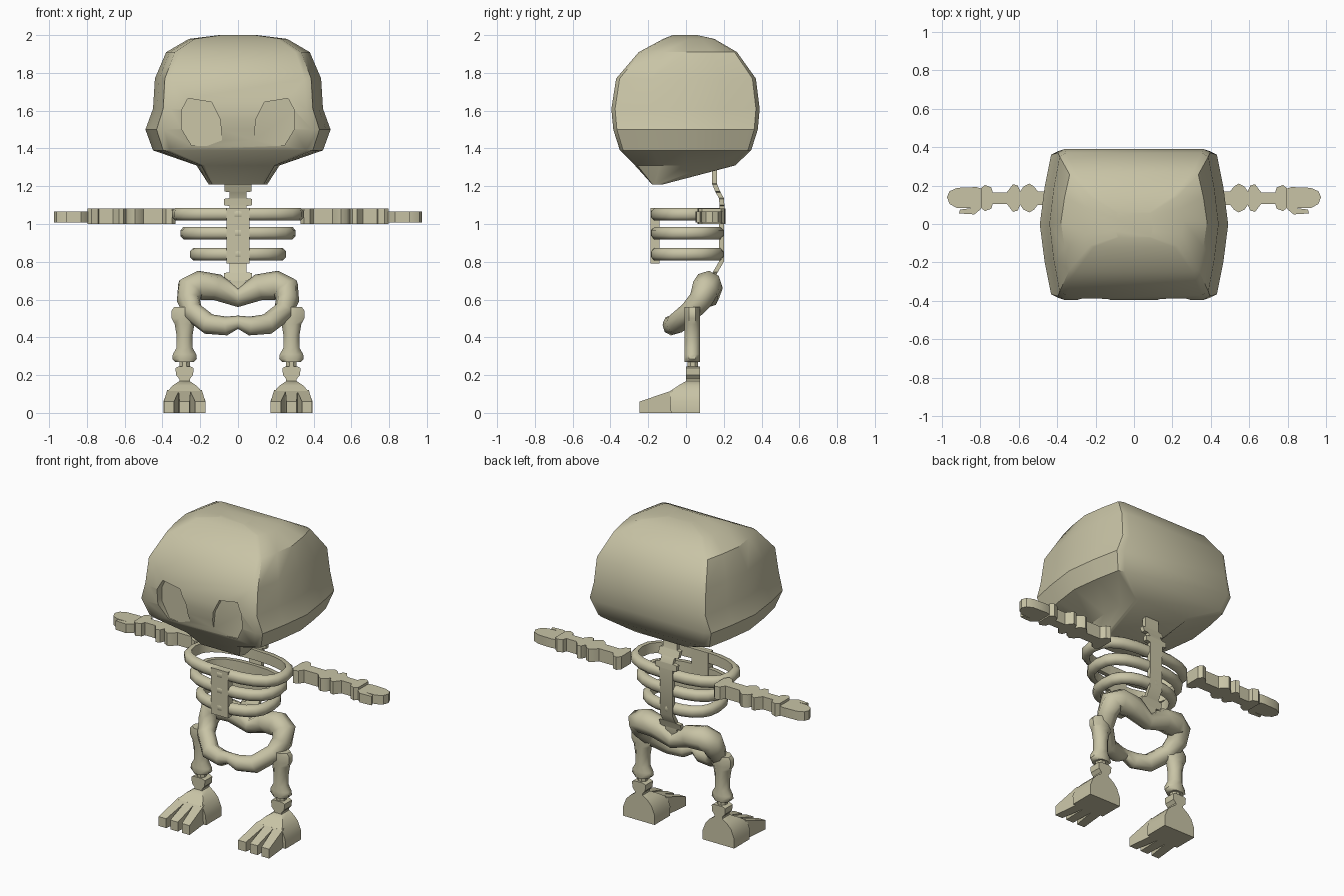
import bpy, bmesh
from math import sin, cos, pi, radians, copysign
from mathutils import Vector

if "Cube" in bpy.data.objects:
    bpy.data.objects.remove(bpy.data.objects["Cube"])

bone = bpy.data.materials.new("bone")
bone.diffuse_color = (0.58, 0.55, 0.38, 1)
bone.use_nodes = True
bone.node_tree.nodes["Principled BSDF"].inputs["Base Color"].default_value = bone.diffuse_color


def finish(name, bm, angle=35):
    bmesh.ops.recalc_face_normals(bm, faces=bm.faces)
    me = bpy.data.meshes.new(name)
    bm.to_mesh(me)
    bm.free()
    ob = bpy.data.objects.new(name, me)
    bpy.context.collection.objects.link(ob)
    me.materials.append(bone)
    smooth(ob, angle)
    return ob


def smooth(ob, angle):
    bpy.ops.object.select_all(action='DESELECT')
    ob.select_set(True)
    bpy.context.view_layer.objects.active = ob
    bpy.ops.object.shade_smooth_by_angle(angle=radians(angle))


def loft(name, rings, closed=False, angle=35):
    """Skin a list of equal-length point rings; cap the ends unless closed."""
    bm = bmesh.new()
    vs = [[bm.verts.new(p) for p in r] for r in rings]
    n, m = len(vs), len(vs[0])
    for i in range(n if closed else n - 1):
        a, b = vs[i], vs[(i + 1) % n]
        for j in range(m):
            k = (j + 1) % m
            bm.faces.new((a[j], a[k], b[k], b[j]))
    if not closed:
        bm.faces.new(vs[0])
        bm.faces.new(vs[-1])
    return finish(name, bm, angle)


def rect(x, y0, y1, z, hw):
    return [(x - hw, y0, z), (x + hw, y0, z), (x + hw, y1, z), (x - hw, y1, z)]


def tube_loop(name, pts, normal, section, angle=50):
    """Closed tube; section(i) gives (offset along normal, offset sideways) pairs."""
    rings = []
    for i, p in enumerate(pts):
        t = (pts[(i + 1) % len(pts)] - pts[i - 1]).normalized()
        a = (normal - t * normal.dot(t)).normalized()
        b = t.cross(a)
        rings.append([p + a * u + b * v for u, v in section(i)])
    return loft(name, rings, True, angle)


def plate(name, outline, z0, z1):
    return loft(name, [[(x, y, z) for x, y in outline] for z in (z0, z1)])


# Skull: boxy plan outline swept through height levels
half = [(0.8, -1), (0.88, -0.95), (0.95, -0.5), (1, 0), (0.95, 0.5), (0.88, 0.95), (0.8, 1)]
plan = half + [(-x, y) for x, y in reversed(half)]
levels = [  # z, front y, back y, half width
    (1.21, -0.18, -0.12, 0.155), (1.31, -0.27, 0.26, 0.22), (1.39, -0.35, 0.345, 0.45),
    (1.50, -0.385, 0.38, 0.49), (1.61, -0.395, 0.39, 0.45), (1.77, -0.37, 0.37, 0.44),
    (1.91, -0.25, 0.27, 0.38), (1.98, -0.12, 0.15, 0.26), (2.0, -0.07, 0.06, 0.10)]
skull = loft("skull", [[(px * w, (f + b) / 2 + py * (b - f) / 2, z) for px, py in plan]
                       for z, f, b, w in levels])

# Eye sockets: shallow recesses slanting outwards
eye = [(0.14, 1.645), (0.265, 1.665), (0.30, 1.60), (0.30, 1.505),
       (0.245, 1.415), (0.08, 1.41), (0.095, 1.555)]
for s in (-1, 1):
    cutter = loft("eye_cutter", [[(s * x, -0.5, z) for x, z in eye],
                                 [(s * x, -0.365 + 0.12 * (x - 0.1), z) for x, z in eye]])
    cutter.hide_render = True
    mod = skull.modifiers.new("socket", 'BOOLEAN')
    mod.operation = 'DIFFERENCE'
    mod.solver = 'EXACT'
    mod.object = cutter
    bpy.context.view_layer.objects.active = skull
    bpy.ops.object.modifier_apply(modifier=mod.name)
    bpy.data.objects.remove(cutter)
smooth(skull, 45)

# Spine: thin bent strip with stepped vertebrae
spine = [(1.32, 0.15, 0.05), (1.215, 0.15, 0.05), (1.21, 0.152, 0.072), (1.172, 0.168, 0.072),
         (1.168, 0.17, 0.045), (1.137, 0.187, 0.045), (1.133, 0.188, 0.075),
         (1.10, 0.19, 0.075), (1.095, 0.19, 0.045), (0.80, 0.187, 0.045),
         (0.745, 0.155, 0.045), (0.74, 0.152, 0.075), (0.702, 0.14, 0.075),
         (0.698, 0.14, 0.04), (0.65, 0.13, 0.04)]
loft("spine", [rect(0, y - 0.013, y + 0.013, z, w) for z, y, w in spine])

# Breastbone and three rib hoops
loft("breastbone", [rect(0, -0.188, -0.14, z, 0.06) for z in (0.79, 1.085)])
rib_section = [(-0.033, 0.02), (-0.033, -0.008), (-0.015, -0.025), (0.015, -0.025),
               (0.033, -0.008), (0.033, 0.02)]
for z, rx in ((1.052, 0.35), (0.952, 0.305), (0.84, 0.255)):
    pts = []
    for i in range(20):
        c, s = cos(i * pi / 10), sin(i * pi / 10)
        pts.append(Vector((copysign(abs(c) ** 0.8, c) * (rx - 0.025),
                           0.006 + copysign(abs(s) ** 0.8, s) * 0.17, z)))
    # sideways axis points outwards, so flip the rounded side out
    tube_loop("rib_hoop", pts, Vector((0, 0, 1)), lambda i: [(u, -v) for u, v in rib_section])

# Pelvis: closed tube of varying thickness, low at the front
side = [(0.11, 0.125, 0.665, 0.07), (0.205, 0.115, 0.675, 0.078), (0.255, 0.10, 0.655, 0.075),
        (0.262, 0.075, 0.595, 0.062), (0.24, 0.02, 0.535, 0.055), (0.155, -0.055, 0.47, 0.055),
        (0.06, -0.075, 0.46, 0.05)]
path = ([(0, 0.125, 0.61, 0.05)] + side + [(0, -0.085, 0.48, 0.035)]
        + [(-x, y, z, r) for x, y, z, r in reversed(side)])
tube_loop("pelvis", [Vector(p[:3]) for p in path], Vector((0, -0.64, 0.76)),
          lambda i: [(path[i][3] * cos(k * pi / 4), path[i][3] * sin(k * pi / 4))
                     for k in range(8)])

# Arm bones as half-width profiles along x
upper = [(0.33, 0.05), (0.35, 0.075), (0.38, 0.065), (0.40, 0.035), (0.50, 0.035),
         (0.52, 0.06), (0.545, 0.075), (0.575, 0.06), (0.592, 0.035)]
fore = [(0.592, 0.035), (0.605, 0.065), (0.63, 0.072), (0.65, 0.045), (0.662, 0.03),
        (0.735, 0.03), (0.742, 0.055), (0.775, 0.068), (0.797, 0.05)]
hand = [(0.785, 0.10), (0.785, 0.18), (0.82, 0.192), (0.92, 0.188), (0.96, 0.17),
        (0.973, 0.14), (0.96, 0.105), (0.92, 0.082), (0.85, 0.082), (0.905, 0.075),
        (0.91, 0.055), (0.83, 0.05), (0.80, 0.075)]
femur = [(0.27, 0.05), (0.285, 0.065), (0.31, 0.062), (0.345, 0.042), (0.41, 0.042),
         (0.47, 0.052), (0.50, 0.068), (0.54, 0.07), (0.56, 0.055)]
shin = [(0.16, 0.028), (0.18, 0.028), (0.20, 0.045), (0.238, 0.048), (0.246, 0.03)]
octagon = [(cos(pi / 8 + k * pi / 4) / cos(pi / 8), sin(pi / 8 + k * pi / 4) / cos(pi / 8))
           for k in range(8)]

for s, tag in ((-1, "right"), (1, "left")):
    for part, prof in (("upper_arm", upper), ("forearm", fore)):
        outline = ([(s * x, 0.135 + w) for x, w in prof]
                   + [(s * x, 0.135 - w) for x, w in reversed(prof)])
        plate(f"{tag}_{part}", outline, 1.0, 1.082)
    plate(f"{tag}_hand", [(s * x, y) for x, y in hand], 1.008, 1.066)

    # Thigh, knee and shin
    cx = s * 0.283
    loft(f"{tag}_thigh", [[(cx + u * w, 0.033 + v * 0.042, z) for u, v in octagon]
                          for z, w in femur], angle=50)
    loft(f"{tag}_knee", [[(cx + u * 0.028, 0.035 + v * 0.028, z) for u, v in octagon]
                         for z in (0.24, 0.275)])
    loft(f"{tag}_shin", [rect(cx, 0, 0.075, z, w) for z, w in shin])

    # Fan-shaped foot with three sloped toes
    foot = [(0, -0.08, 0.112), (0.06, -0.085, 0.112), (0.115, -0.085, 0.09),
            (0.145, -0.04, 0.062), (0.168, 0, 0.028)]
    loft(f"{tag}_foot", [rect(cx, y, 0.075, z, w) for z, y, w in foot])
    for k in (-1, 0, 1):
        loft(f"{tag}_toe", [[(cx + k * o - w, y, 0), (cx + k * o + w, y, 0),
                             (cx + k * o + w, y, h), (cx + k * o - w, y, h)]
                            for y, h, w, o in ((-0.245, 0.06, 0.027, 0.083),
                                               (-0.07, 0.12, 0.032, 0.06))])
